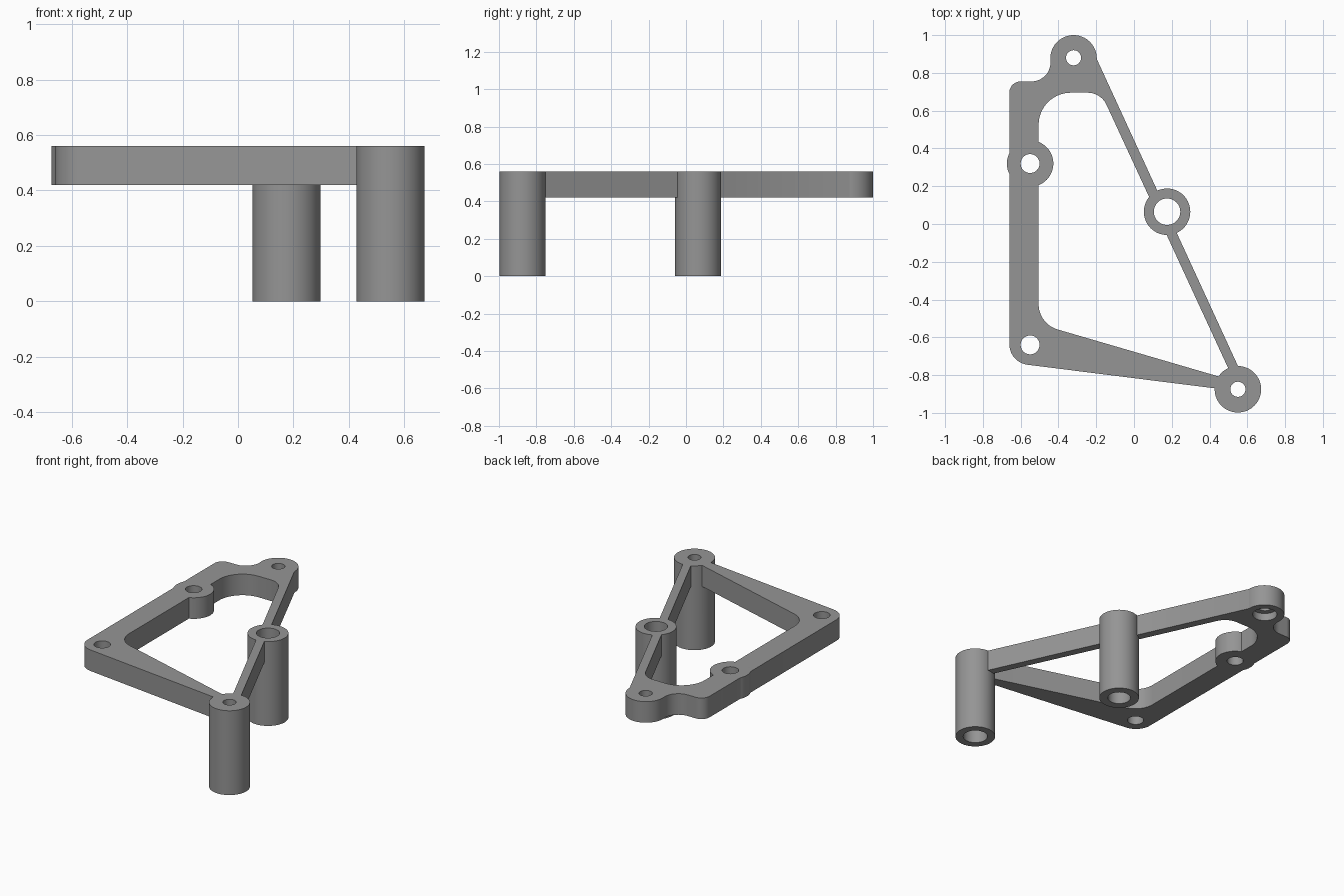
import bpy, bmesh, math
from mathutils import Vector

if "Cube" in bpy.data.objects:
    bpy.data.objects.remove(bpy.data.objects["Cube"])

BOTTOM, TOP = 0.42, 0.56   # plate height range
BOSS = 0.123               # outer radius of bosses and posts

grey = bpy.data.materials.new("grey")
grey.diffuse_color = (0.30, 0.30, 0.30, 1)
grey.use_nodes = True
grey.node_tree.nodes["Principled BSDF"].inputs["Base Color"].default_value = grey.diffuse_color


def rounded(corners, steps=14):
    """Closed 2D outline from (x, y, fillet radius) corners."""
    out = []
    for i, (x, y, r) in enumerate(corners):
        p = Vector((x, y))
        if r == 0:
            out.append(p)
            continue
        a = (Vector(corners[i - 1][:2]) - p).normalized()
        b = (Vector(corners[(i + 1) % len(corners)][:2]) - p).normalized()
        half = a.angle(b) / 2
        centre = p + (a + b).normalized() * (r / math.sin(half))
        start = p + a * (r / math.tan(half)) - centre
        end = p + b * (r / math.tan(half)) - centre
        a0 = math.atan2(start.y, start.x)
        sweep = math.atan2(end.y, end.x) - a0
        sweep = (sweep + math.pi) % (2 * math.pi) - math.pi
        for k in range(steps + 1):
            t = a0 + sweep * k / steps
            out.append(centre + Vector((math.cos(t), math.sin(t))) * r)
    return out


def prism(name, outline, z0, z1):
    bm = bmesh.new()
    face = bm.faces.new([bm.verts.new((p.x, p.y, z0)) for p in outline])
    res = bmesh.ops.extrude_face_region(bm, geom=[face])
    verts = [v for v in res["geom"] if isinstance(v, bmesh.types.BMVert)]
    bmesh.ops.translate(bm, verts=verts, vec=(0, 0, z1 - z0))
    bmesh.ops.recalc_face_normals(bm, faces=bm.faces)
    mesh = bpy.data.meshes.new(name)
    bm.to_mesh(mesh)
    bm.free()
    mesh.materials.append(grey)
    ob = bpy.data.objects.new(name, mesh)
    bpy.context.collection.objects.link(ob)
    return ob


def cylinder(name, x, y, r, z0, z1, n=64):
    ring = [Vector((x + r * math.cos(2 * math.pi * k / n),
                    y + r * math.sin(2 * math.pi * k / n))) for k in range(n)]
    return prism(name, ring, z0, z1)


def combine(target, tool, operation):
    mod = target.modifiers.new(operation, "BOOLEAN")
    mod.operation, mod.object, mod.solver = operation, tool, "EXACT"
    bpy.context.view_layer.objects.active = target
    bpy.ops.object.modifier_apply(modifier=mod.name)
    bpy.data.objects.remove(tool)


# Flat frame with its open window
frame = prism("bracket", rounded([
    (-0.20, 0.88, 0), (-0.442, 0.88, 0), (-0.442, 0.755, 0.10),
    (-0.66, 0.755, 0.06), (-0.66, -0.733, 0.11),
    (0.50, -0.879, 0), (0.607, -0.875, 0)]), BOTTOM, TOP)
window = prism("window_cutter", rounded([
    (-0.175, 0.695, 0.11), (-0.505, 0.695, 0.17),
    (-0.505, -0.529, 0.14), (0.53, -0.831, 0)]), BOTTOM - 0.1, TOP + 0.1)
combine(frame, window, "DIFFERENCE")

# Bosses and long posts: x, y, lower end
for x, y, z0 in [(-0.32, 0.877, BOTTOM), (-0.55, 0.32, BOTTOM),
                 (0.175, 0.065, 0), (0.55, -0.875, 0)]:
    combine(frame, cylinder("boss", x, y, BOSS, z0, TOP), "UNION")

# Through holes: x, y, radius
for x, y, r in [(-0.32, 0.88, 0.04), (-0.55, 0.32, 0.05), (-0.55, -0.64, 0.05),
                (0.175, 0.065, 0.07), (0.55, -0.875, 0.04)]:
    combine(frame, cylinder("hole_cutter", x, y, r, -0.1, TOP + 0.1), "DIFFERENCE")

# Wider recesses from below: x, y, upper end
for x, y, z1 in [(-0.32, 0.88, 0.47), (0.55, -0.875, 0.47)]:
    combine(frame, cylinder("recess_cutter", x, y, 0.075, -0.1, z1), "DIFFERENCE")

# Smooth curved walls, sharp rims
bpy.ops.object.select_all(action="DESELECT")
frame.select_set(True)
bpy.context.view_layer.objects.active = frame
bpy.ops.object.shade_smooth_by_angle(angle=math.radians(30))
